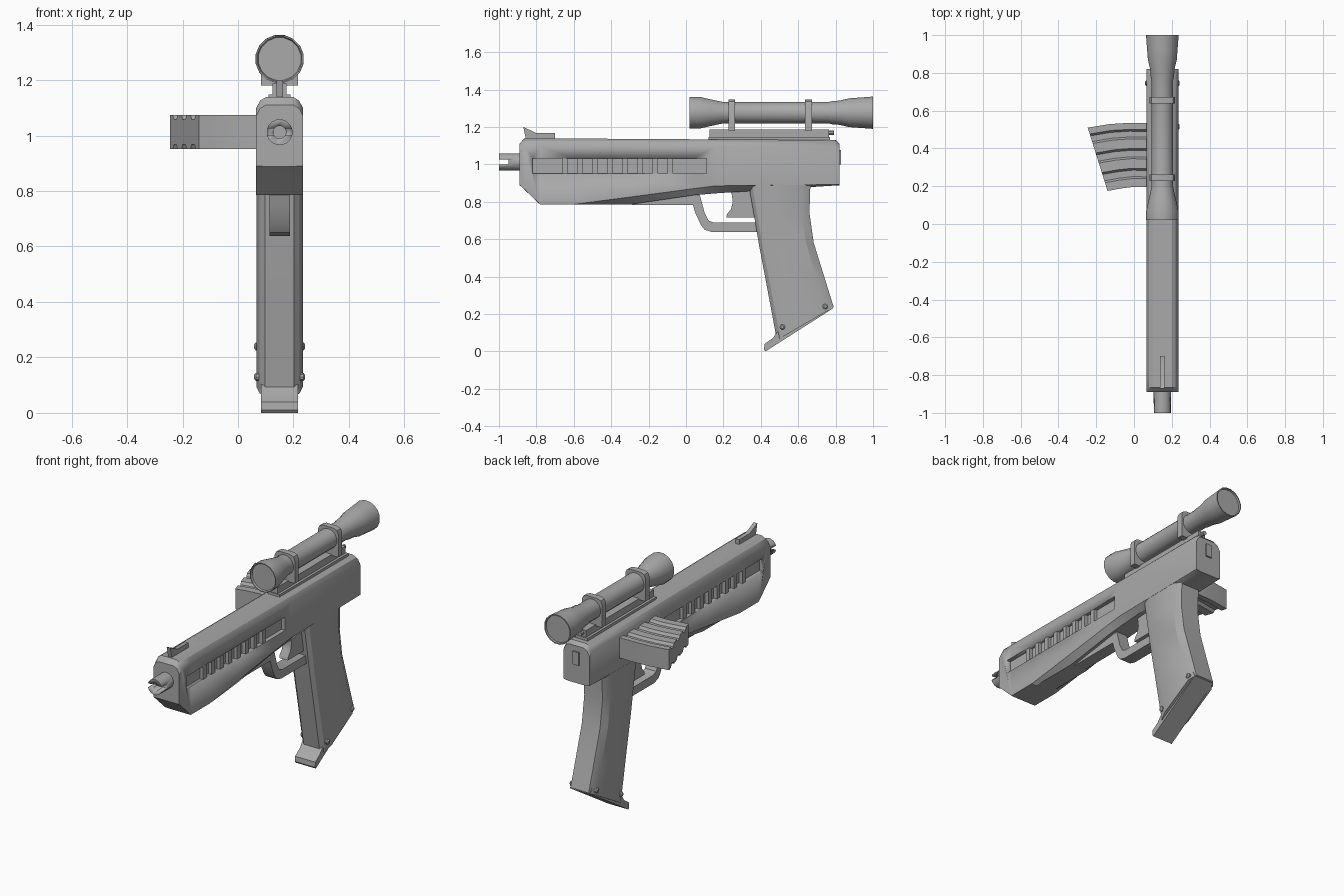
import bpy, bmesh, math

if "Cube" in bpy.data.objects:
    bpy.data.objects.remove(bpy.data.objects["Cube"])

CX = 0.15  # centre plane of the body
grey = bpy.data.materials.new("gunmetal grey")
grey.use_nodes = True
grey.diffuse_color = (0.4, 0.4, 0.4, 1)
grey.node_tree.nodes["Principled BSDF"].inputs["Base Color"].default_value = (0.4, 0.4, 0.4, 1)


def finish(name, bm, angle=30):
    bmesh.ops.recalc_face_normals(bm, faces=bm.faces)
    mesh = bpy.data.meshes.new(name)
    bm.to_mesh(mesh)
    bm.free()
    mesh.materials.append(grey)
    ob = bpy.data.objects.new(name, mesh)
    bpy.context.collection.objects.link(ob)
    bpy.ops.object.select_all(action='DESELECT')
    ob.select_set(True)
    bpy.context.view_layer.objects.active = ob
    bpy.ops.object.shade_smooth_by_angle(angle=math.radians(angle))
    return ob


def loft(name, rings, angle=30):
    """Skin a row of equal closed rings and cap both ends."""
    bm = bmesh.new()
    rows = [[bm.verts.new(p) for p in ring] for ring in rings]
    n = len(rows[0])
    for a, b in zip(rows, rows[1:]):
        for i in range(n):
            j = (i + 1) % n
            bm.faces.new((a[i], a[j], b[j], b[i]))
    bm.faces.new(rows[0])
    bm.faces.new(rows[-1])
    bmesh.ops.remove_doubles(bm, verts=bm.verts, dist=1e-5)
    return finish(name, bm, angle)


def prism(name, profile, half, x=CX):
    """Extrude a side profile of (y, z) points across x."""
    return loft(name, [[(x + s * half, y, z) for y, z in profile] for s in (-1, 1)])


def box(name, x0, x1, y0, y1, z0, z1):
    return prism(name, [(y0, z0), (y1, z0), (y1, z1), (y0, z1)], (x1 - x0) / 2, (x0 + x1) / 2)


def lathe(name, profile, z, sides=16):
    """Turn (y, radius) points about an axis along y."""
    turn = [2 * math.pi * (i + 0.5) / sides for i in range(sides)]
    return loft(name, [[(CX + r * math.cos(a), y, z + r * math.sin(a)) for a in turn]
                       for y, r in profile])


def cut(ob, cutter):
    cutter.hide_render = True
    mod = ob.modifiers.new("cut", 'BOOLEAN')
    mod.object = cutter
    mod.solver = 'EXACT'
    bpy.context.view_layer.objects.active = ob
    bpy.ops.object.modifier_apply(modifier=mod.name)
    bpy.data.objects.remove(cutter)


# Receiver: sections (y, top, side bottom, belly bottom) with rounded shoulders
def body_ring(y, top, side, belly):
    half = [(0.05, top), (0.07, top - 0.012), (0.085, top - 0.04),
            (0.085, side), (0.055, belly)]
    pts = half + [(-x, z) for x, z in reversed(half)]
    return [(CX + x, y, z) for x, z in pts]


body = loft("receiver", [body_ring(*s) for s in (
    (-0.89, 1.11, 0.89, 0.889), (-0.865, 1.138, 0.867, 0.866),
    (-0.78, 1.138, 0.786, 0.785), (-0.6, 1.138, 0.786, 0.785),
    (-0.3, 1.136, 0.825, 0.785), (0.04, 1.134, 0.87, 0.835),
    (0.16, 1.133, 0.885, 0.845), (0.80, 1.13, 0.892, 0.887),
    (0.82, 1.11, 0.892, 0.888))])

# Side vents: long recess with upright bars
for s, side in ((-1, "right"), (1, "left")):
    ins, out = CX + s * 0.06, CX + s * 0.12
    cut(body, box("vent_cutter", min(ins, out), max(ins, out), -0.82, 0.11, 0.95, 1.03))
    for i in range(8):
        y = -0.66 + 0.08 * i
        box(f"{side}_vent_bar_{i + 1}", CX + s * 0.07 - 0.012, CX + s * 0.07 + 0.012,
            y, y + 0.03, 0.945, 1.035)
bpy.context.view_layer.objects.active = body

# Muzzle with bore and crosswise slot
muzzle = lathe("muzzle", [(-1, 0.047), (-0.88, 0.047)], 1.012)
cut(muzzle, lathe("bore_cutter", [(-1.1, 0.023), (-0.91, 0.023)], 1.012))
cut(muzzle, box("slot_cutter", 0, 0.3, -1.1, -0.95, 1.0, 1.025))

# Front sight and rear plate
prism("front_sight", [(-0.87, 1.2), (-0.80, 1.167), (-0.70, 1.167), (-0.70, 1.13),
                      (-0.855, 1.13)], 0.012)
box("rear_plate", 0.13, 0.17, 0.81, 0.83, 1.0, 1.077)

# Scope rail, its lower base and the clamping screw
box("rail_base", 0.11, 0.19, 0.12, 0.77, 1.125, 1.147)
box("scope_rail", 0.125, 0.175, 0.125, 0.765, 1.14, 1.187)
lathe("rail_screw", [(0.76, 0.013), (0.79, 0.013)], 1.17, 8)

# Scope body with shallow recessed lenses
lathe("scope", [(0.03, 0.078), (0.02, 0.082), (0.02, 0.087), (0.07, 0.087), (0.13, 0.073),
                (0.19, 0.06), (0.2, 0.058), (0.76, 0.058), (0.78, 0.063), (0.82, 0.066),
                (0.87, 0.078), (0.92, 0.082), (1.0, 0.088), (1.0, 0.082), (0.99, 0.08)], 1.276)

# Square scope clamps with trimmed corners
w, c = 0.067, 0.03
for y, label in ((0.245, "front"), (0.655, "rear")):
    lo, hi = 1.18, 1.346
    ring = [(-w, lo), (w, lo), (w, hi - c), (w - c * 0.3, hi - c * 0.3), (w - c, hi),
            (c - w, hi), (c * 0.3 - w, hi - c * 0.3), (-w, hi - c)]
    loft(f"{label}_scope_clamp", [[(CX + x, y + d, z) for x, z in ring] for d in (-0.018, 0.018)])

# Trigger guard, its mounting plate and the trigger
prism("trigger_guard", [(0.02, 0.84), (0.05, 0.74), (0.08, 0.675), (0.10, 0.65), (0.14, 0.638),
                        (0.40, 0.638), (0.40, 0.688), (0.15, 0.688), (0.12, 0.70),
                        (0.10, 0.74), (0.07, 0.85)], 0.037)
prism("guard_plate", [(-0.29, 0.782), (0.06, 0.782), (0.04, 0.85), (-0.29, 0.82)], 0.037)
prism("trigger", [(0.24, 0.87), (0.37, 0.87), (0.38, 0.715), (0.215, 0.715), (0.22, 0.735),
                  (0.24, 0.76), (0.25, 0.80)], 0.028)


# Grip: chamfered sections between a front point and a back point
def grip_ring(fy, fz, by, bz):
    n = by - fy
    pts = [(-0.052, 0), (0.052, 0), (0.072, 0.06), (0.084, 0.2), (0.084, 0.86), (0.06, 1),
           (-0.06, 1), (-0.084, 0.86), (-0.084, 0.2), (-0.072, 0.06)]
    return [(CX + x, fy + n * t, fz + (bz - fz) * t) for x, t in pts]


loft("grip", [grip_ring(*s) for s in (
    (0.335, 0.89, 0.665, 0.89), (0.365, 0.72, 0.66, 0.74), (0.39, 0.57, 0.683, 0.58),
    (0.43, 0.36, 0.742, 0.39), (0.486, 0.06, 0.79, 0.236))])
prism("grip_toe", [(0.425, 0), (0.785, 0.229), (0.77, 0.26), (0.485, 0.1), (0.465, 0.072),
                   (0.42, 0.04), (0.417, 0.01)], 0.067)

# Grip rivets on both sides
for y, z, label in ((0.515, 0.13, "lower"), (0.745, 0.24, "upper")):
    ring = [2 * math.pi * i / 10 for i in range(10)]
    loft(f"{label}_grip_rivets", [[(CX + x, y + r * math.cos(a), z + r * math.sin(a)) for a in ring]
                                  for x, r in ((-0.092, 0.008), (-0.086, 0.015),
                                               (0.086, 0.015), (0.092, 0.008))])

# Side magazine: grooved section swept outwards between front and back edges
edge = [(0, 0.061), (0.13, 0.061), (0.16, 0.045), (0.26, 0.045), (0.29, 0.061), (0.44, 0.061),
        (0.47, 0.045), (0.57, 0.045), (0.60, 0.061), (0.75, 0.061), (0.78, 0.045),
        (0.87, 0.045), (0.90, 0.061), (1, 0.061)]
section = edge + [(t, -h) for t, h in reversed(edge)]
loft("magazine", [[(fx + (bx - fx) * t, fy + (by - fy) * t, 1.013 + h) for t, h in section]
                  for fx, fy, bx, by in ((0.08, 0.195, 0.08, 0.535), (0, 0.197, -0.03, 0.535),
                                         (-0.07, 0.188, -0.13, 0.529),
                                         (-0.14, 0.175, -0.245, 0.51))], 20)
